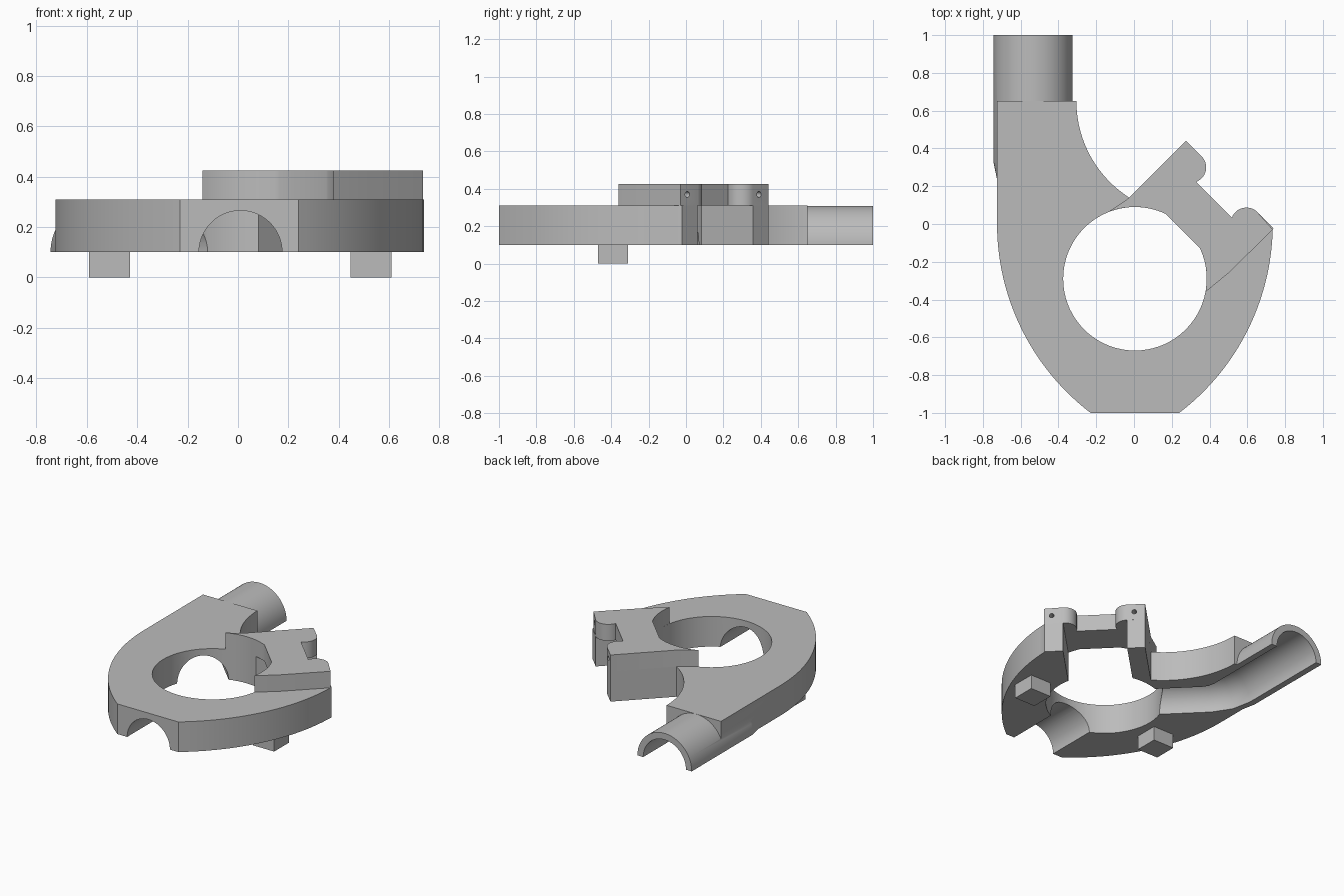
import bpy, bmesh, math
from mathutils import Vector

cube = bpy.data.objects.get("Cube")
if cube:
    bpy.data.objects.remove(cube)

grey = bpy.data.materials.new("plain_grey")
grey.use_nodes = True
grey.diffuse_color = (0.5, 0.5, 0.5, 1)
grey.node_tree.nodes["Principled BSDF"].inputs["Base Color"].default_value = (0.5, 0.5, 0.5, 1)

HOLE = (0.005, -0.29)
HOLE_R = 0.38
BASE, DECK, TOP = 0.10, 0.31, 0.425


def arc(cx, cy, r, a0, a1, n=24):
    """Points on an arc, angles in degrees."""
    angles = [math.radians(a0 + (a1 - a0) * i / n) for i in range(n + 1)]
    return [(cx + r * math.cos(a), cy + r * math.sin(a)) for a in angles]


def diag(s, d):
    """Point from its diagonal coordinates s = x + y, d = x - y."""
    return ((s + d) / 2, (s - d) / 2)


def finish(name, bm):
    bmesh.ops.recalc_face_normals(bm, faces=bm.faces)
    mesh = bpy.data.meshes.new(name)
    bm.to_mesh(mesh)
    bm.free()
    mesh.materials.append(grey)
    obj = bpy.data.objects.new(name, mesh)
    bpy.context.collection.objects.link(obj)
    return obj


def prism(name, points, z0, z1):
    bm = bmesh.new()
    face = bm.faces.new([bm.verts.new((x, y, z0)) for x, y in points])
    ext = bmesh.ops.extrude_face_region(bm, geom=[face])
    for v in ext["geom"]:
        if isinstance(v, bmesh.types.BMVert):
            v.co.z = z1
    return finish(name, bm)


def tube(name, path, r, z, n=64):
    """Round bar along a level path with mitred bends."""
    bm = bmesh.new()
    pts = [Vector(p) for p in path]
    rings = []
    for i, p in enumerate(pts):
        a = (p - pts[i - 1]).normalized() if i else (pts[1] - p).normalized()
        b = (pts[i + 1] - p).normalized() if i < len(pts) - 1 else a
        t = (a + b).normalized()
        side = Vector((-t.y, t.x)) * (r / t.dot(a))
        ring = []
        for k in range(n):
            w = math.tau * (k + 0.5) / n
            q = p + side * math.cos(w)
            ring.append(bm.verts.new((q.x, q.y, z + r * math.sin(w))))
        rings.append(ring)
    for r0, r1 in zip(rings, rings[1:]):
        for k in range(n):
            j = (k + 1) % n
            bm.faces.new((r0[k], r0[j], r1[j], r1[k]))
    bm.faces.new(rings[0])
    bm.faces.new(rings[-1])
    return finish(name, bm)


def combine(obj, tool, operation):
    """Apply a boolean and remove the tool."""
    mod = obj.modifiers.new("bool", "BOOLEAN")
    mod.object, mod.operation, mod.solver = tool, operation, "EXACT"
    bpy.context.view_layer.update()
    deps = bpy.context.evaluated_depsgraph_get()
    mesh = bpy.data.meshes.new_from_object(obj.evaluated_get(deps))
    obj.modifiers.clear()
    obj.data = mesh
    bpy.data.objects.remove(tool)


# Ring body with its rear arm and the two prongs
outline = arc(-0.523, 0, 1.2576, -52.67, -1.4)
outline += [diag(0.715, 0.76), diag(0.715, -0.165)]
outline += arc(0.30, 0.65, 0.605, 237.5, 180)
outline += [(-0.725, 0.65)]
outline += arc(0.5326, 0, 1.2576, 180, 232.67)
body = prism("ring_body", outline, 0.05, DECK)

# Half pipe at the end of the arm, bending towards the ring
bend = [(-0.535, 0.35), (-0.516, 0.258), (-0.464, 0.179)]
combine(body, tube("pipe", [(-0.535, 1.0)] + bend + [(-0.36, 0.075)], 0.2095, BASE), "UNION")

# Central hole, slot between the prongs, and cable channels
combine(body, prism("hole", arc(*HOLE, HOLE_R, 0, 355, 71), -0.1, 0.6), "DIFFERENCE")
slot = [diag(-0.2, 0.0), diag(-0.2, 0.59), diag(1.0, 0.59), diag(1.0, 0.0)]
combine(body, prism("slot", slot, -0.1, 0.6), "DIFFERENCE")
combine(body, tube("rear_bore", [(-0.535, 1.1)] + bend + [HOLE], 0.165, BASE), "DIFFERENCE")
combine(body, tube("front_bore", [(0.01, -1.1), (0.01, -0.3)], 0.165, BASE), "DIFFERENCE")
under = [(-2, -2), (2, -2), (2, 2), (-2, 2)]
combine(body, prism("under", under, -0.5, BASE), "DIFFERENCE")

# Raised bridge with two rounded lugs
bridge_outline = [diag(0.11, -0.165), diag(0.715, -0.165)]
bridge_outline += arc(0.30, 0.30, 0.082, 45, -69, 14)
bridge_outline += arc(0.595, 0.005, 0.082, 159, 45, 14)
bridge_outline += [(0.735, -0.03), (0.5, -0.26)]
bridge_outline += arc(*HOLE, HOLE_R, -10.6, 25, 12)
bridge_outline += arc(*HOLE, HOLE_R, 65, 112.5, 16)
bridge = prism("raised_bridge", bridge_outline, DECK, TOP)
for d in (-0.065, 0.695):
    pin = tube("pin_hole", [diag(0.8, d), diag(0.55, d)], 0.016, 0.37, 16)
    combine(bridge, pin, "DIFFERENCE")

# Two square feet
feet = []
for name, x in (("right_foot", -0.51), ("left_foot", 0.528)):
    square = [(x + i * 0.081, -0.39 + j * 0.081) for i, j in ((-1, -1), (1, -1), (1, 1), (-1, 1))]
    feet.append(prism(name, square, 0, BASE))

# Smooth curves, sharp edges
bpy.ops.object.select_all(action="DESELECT")
for obj in [body, bridge] + feet:
    obj.select_set(True)
bpy.context.view_layer.objects.active = body
bpy.ops.object.shade_smooth_by_angle(angle=math.radians(25))
